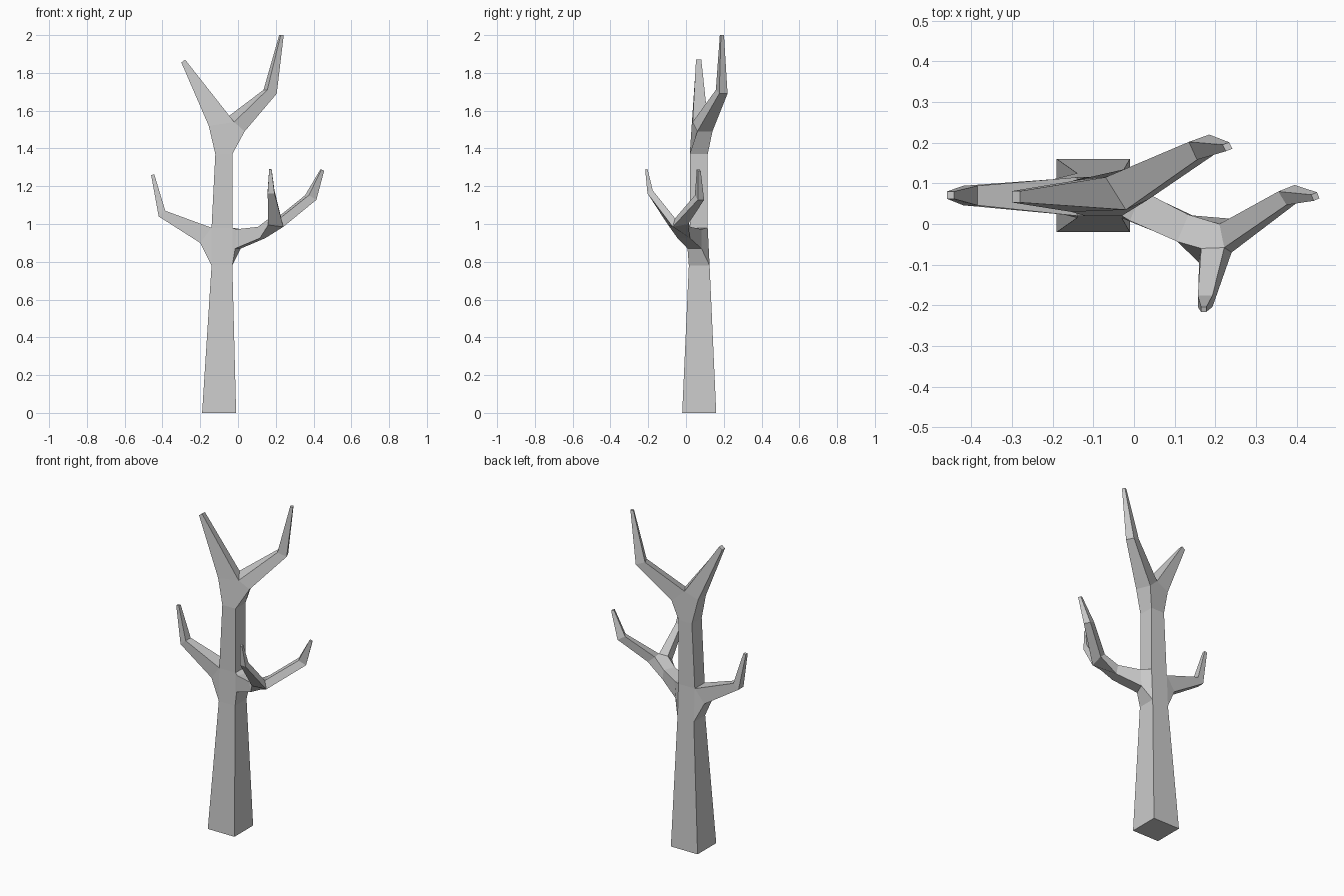
import bpy
import bmesh
from mathutils import Vector

cube = bpy.data.objects.get("Cube")
if cube:
    bpy.data.objects.remove(cube)

bm = bmesh.new()


def vert(*co):
    return bm.verts.new(co)


def ring(a, b, s):
    """Four-sided cross-section: points a and b, each spread by -s and +s."""
    a, b, s = Vector(a), Vector(b), Vector(s)
    return [bm.verts.new(p) for p in (a - s, a + s, b + s, b - s)]


def square(x0, x1, y0, y1, z):
    """Level trunk cross-section."""
    mid, half = (y0 + y1) / 2, (y1 - y0) / 2
    return ring((x0, mid, z), (x1, mid, z), (0, half, 0))


def bridge(r, q, sides=(0, 1, 2, 3)):
    for i in sides:
        j = (i + 1) % 4
        bm.faces.new((r[i], r[j], q[j], q[i]))


def limb(start, *sections):
    """Bridge a chain of cross-sections and close the tip."""
    for section in sections:
        nxt = ring(*section)
        bridge(start, nxt)
        start = nxt
    bm.faces.new(start)


def fork(base, left, right, crotch):
    """Split one cross-section into two that share the crotch edge."""
    a, b, c, d = base
    l0, l1 = [vert(*p) for p in left]
    r0, r1 = [vert(*p) for p in right]
    c0, c1 = [vert(*p) for p in crotch]
    for face in ((a, b, l1, l0), (c, d, r1, r0),
                 (b, c, r0, c1, l1), (d, a, l0, c0, r1)):
        bm.faces.new(face)
    return [l0, l1, c1, c0], [c0, c1, r0, r1]


# Trunk, left open on both sides where the lower branches leave it
foot = square(-0.19, -0.01, -0.02, 0.16, 0)
low = square(-0.14, -0.03, 0.015, 0.125, 0.78)
high = square(-0.14, -0.03, 0.02, 0.115, 0.98)
neck = square(-0.12, -0.03, 0.02, 0.115, 1.37)
bm.faces.new(foot)
bridge(foot, low)
bridge(low, high, (1, 3))
bridge(high, neck)

# Crown fork
crown_right, crown_left = fork(
    neck,
    [(-0.155, 0.03, 1.52), (-0.155, 0.105, 1.52)],
    [(0.0, 0.14, 1.49), (0.035, 0.06, 1.49)],
    [(-0.02, 0.035, 1.54), (-0.07, 0.115, 1.555)])
limb(crown_right,
     ((-0.3, 0.067, 1.855), (-0.28, 0.067, 1.87), (0, 0.014, 0)))
limb(crown_left,
     ((0.145, 0.18, 1.71), (0.195, 0.198, 1.69), (-0.01, 0.022, 0)),
     ((0.222, 0.187, 2.0), (0.238, 0.193, 2.0), (-0.004, 0.008, 0)))

# Lower branch on the right, its underside swelling out of the trunk
under = [vert(-0.2, y, 0.9) for y in (0.03, 0.11)]
bm.faces.new((low[0], low[1], under[1], under[0]))
bm.faces.new((low[0], under[0], high[0]))
bm.faces.new((low[1], high[1], under[1]))
limb(under + [high[1], high[0]],
     ((-0.42, 0.07, 1.04), (-0.385, 0.07, 1.07), (0, 0.024, 0)),
     ((-0.46, 0.071, 1.26), (-0.443, 0.071, 1.262), (0, 0.009, 0)))

# Lower branch on the left
root = [low[3], low[2], high[2], high[3]]
shoulder = ring((0, 0.045, 0.87), (0.005, 0.045, 0.972), (0.015, 0.037, 0))
arm = ring((0.13, -0.012, 0.925), (0.12, -0.01, 0.985), (0.014, 0.033, 0))
bridge(root, shoulder)
bridge(shoulder, arm)

# It divides into a front twig and an outer twig
front_twig, outer_twig = fork(
    arm[3:] + arm[:3],
    [(0.165, -0.06, 1.03), (0.16, -0.095, 0.995)],
    [(0.25, 0.012, 1.0), (0.21, 0, 1.035)],
    [(0.222, -0.058, 1.03), (0.24, -0.07, 0.985)])
limb(front_twig,
     ((0.157, -0.19, 1.17), (0.193, -0.19, 1.17), (0, -0.014, -0.008)),
     ((0.165, -0.21, 1.29), (0.178, -0.21, 1.29), (0, -0.006, -0.002)))
limb(outer_twig,
     ((0.395, 0.055, 1.14), (0.375, 0.088, 1.14), (0.02, 0.008, -0.012)),
     ((0.449, 0.06, 1.285), (0.443, 0.075, 1.285), (0.007, 0.003, -0.004)))

bmesh.ops.recalc_face_normals(bm, faces=bm.faces)
mesh = bpy.data.meshes.new("bare_tree")
bm.to_mesh(mesh)
bm.free()

# Plain grey bark
bark = bpy.data.materials.new("grey_bark")
bark.use_nodes = True
colour = (0.6, 0.6, 0.6, 1)
bark.diffuse_color = colour
bark.node_tree.nodes["Principled BSDF"].inputs["Base Color"].default_value = colour
mesh.materials.append(bark)

tree = bpy.data.objects.new("bare_tree", mesh)
bpy.context.collection.objects.link(tree)
